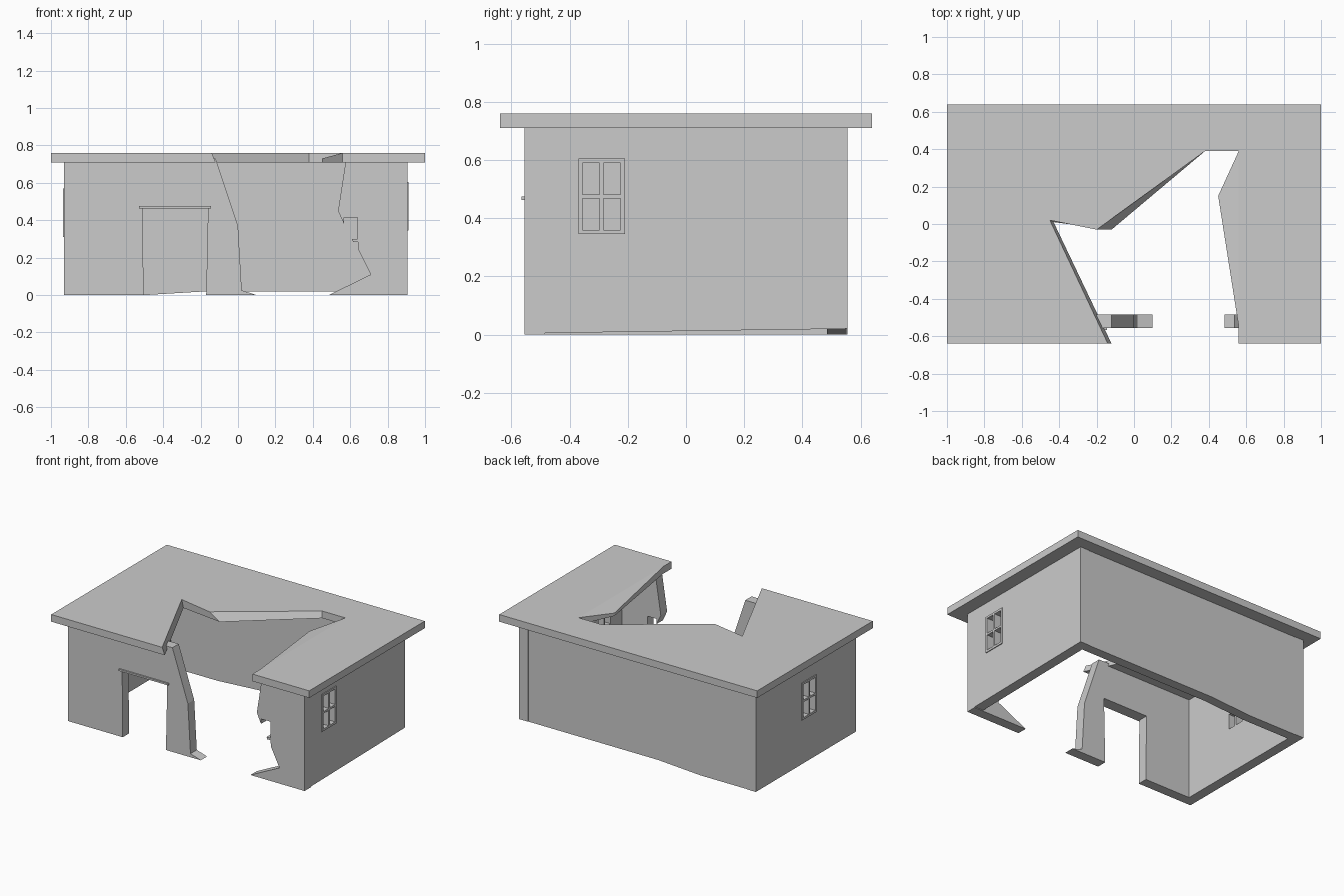
import bpy, bmesh

if "Cube" in bpy.data.objects:
    bpy.data.objects.remove(bpy.data.objects["Cube"])


def finish(name, bm):
    bmesh.ops.remove_doubles(bm, verts=bm.verts, dist=1e-5)
    bmesh.ops.recalc_face_normals(bm, faces=bm.faces)
    for f in bm.faces:
        f.smooth = False
    me = bpy.data.meshes.new(name)
    bm.to_mesh(me)
    bm.free()
    ob = bpy.data.objects.new(name, me)
    bpy.context.collection.objects.link(ob)
    return ob


def slab(name, loops, axis, lo, hi):
    """Flat profile (outer loop plus holes) extruded from lo to hi along an axis."""
    cu = bpy.data.curves.new(name + "_profile", 'CURVE')
    cu.dimensions = '2D'
    cu.fill_mode = 'BOTH'
    cu.extrude = (hi - lo) / 2
    for loop in loops:
        sp = cu.splines.new('POLY')
        sp.points.add(len(loop) - 1)
        for p, (u, v) in zip(sp.points, loop):
            p.co = (u, v, 0, 1)
        sp.use_cyclic_u = True
    tmp = bpy.data.objects.new(name + "_profile", cu)
    bpy.context.collection.objects.link(tmp)
    dg = bpy.context.evaluated_depsgraph_get()
    me = bpy.data.meshes.new_from_object(tmp.evaluated_get(dg))
    bm = bmesh.new()
    bm.from_mesh(me)
    bpy.data.objects.remove(tmp)
    bpy.data.curves.remove(cu)
    bpy.data.meshes.remove(me)
    mid = (lo + hi) / 2
    for v in bm.verts:
        a, b, w = v.co
        v.co = (a, mid + w, b) if axis == 'y' else (mid + w, a, b)
    return finish(name, bm)


def loft(name, top, bottom):
    """Solid between two outlines with the same number of points."""
    bm = bmesh.new()
    t = [bm.verts.new(p) for p in top]
    b = [bm.verts.new(p) for p in bottom]
    bm.faces.new(t)
    bm.faces.new(b[::-1])
    n = len(t)
    for i in range(n):
        j = (i + 1) % n
        bm.faces.new((t[i], b[i], b[j], t[j]))
    return finish(name, bm)


def rect(a0, a1, b0, b1):
    return [(a0, b0), (a1, b0), (a1, b1), (a0, b1)]


TOP, EAVE = 0.76, 0.71

# Roof slab with the jagged break, and its sagging flap
corners = [(0.56, -0.64), (1, -0.64), (1, 0.64), (-1, 0.64), (-1, -0.64)]
back_break = [(0.38, 0.39), (0.56, 0.39)]
upper = corners + [(-0.14, -0.64), (-0.45, 0.02), (-0.20, -0.03)] + back_break
lower = corners + [(-0.12, -0.64), (-0.43, 0.01), (-0.12, -0.03)] + back_break
loft("roof", [(x, y, TOP) for x, y in upper], [(x, y, EAVE) for x, y in lower])
flap = [(0.56, 0.39), (0.45, 0.15), (0.56, -0.55)]
loft("roof_broken_flap",
     [(x, y, z) for (x, y), z in zip(flap, (TOP, 0.73, TOP))],
     [(x, y, EAVE) for x, y in flap])

# Front wall, left of the gap, with the doorway
slab("front_wall_left", [[
    (-0.93, 0), (-0.505, 0), (-0.51, 0.465), (-0.16, 0.465), (-0.17, 0),
    (0.10, 0), (0.02, 0.025), (0.0, 0.37), (-0.12, 0.73), (-0.20, 0.73),
    (-0.20, EAVE), (-0.93, EAVE)]], 'y', -0.555, -0.485)
slab("door_lintel", [rect(-0.53, -0.145, 0.463, 0.475)], 'y', -0.566, -0.485)

# Front wall, right of the gap, with the remains of a window opening
slab("front_wall_right", [[
    (0.485, 0), (0.905, 0), (0.905, EAVE), (0.575, EAVE), (0.535, 0.45),
    (0.567, 0.38), (0.567, 0.415), (0.64, 0.415), (0.64, 0.30), (0.61, 0.30),
    (0.615, 0.285), (0.64, 0.285), (0.645, 0.24), (0.71, 0.11)]],
    'y', -0.555, -0.485)

# Back wall with an uneven foot
slab("back_wall", [[
    (-0.86, 0), (-0.5, 0), (-0.17, 0.02), (0.835, 0.02),
    (0.835, EAVE), (-0.86, EAVE)]], 'y', 0.485, 0.552)

# Side walls, each with a four-pane window
for side, lo, hi, out_lo, out_hi, foot, (y0, y1, z0, z1) in (
        ("right", 0.835, 0.905, 0.835, 0.911, (0.005, 0.02),
         (-0.37, -0.21, 0.345, 0.605)),
        ("left", -0.93, -0.86, -0.936, -0.86, (0, 0),
         (-0.11, 0.05, 0.31, 0.57))):
    slab(side + "_wall", [[(-0.485, foot[0]), (0.555, foot[1]),
                           (0.555, EAVE), (-0.485, EAVE)],
                          rect(y0, y1, z0, z1)], 'x', lo, hi)
    ym, zm, b, m = (y0 + y1) / 2, (z0 + z1) / 2, 0.015, 0.007
    panes = [rect(p, q, r, s)
             for p, q in ((y0 + b, ym - m), (ym + m, y1 - b))
             for r, s in ((z0 + b, zm - m), (zm + m, z1 - b))]
    slab(side + "_window_frame", [rect(y0, y1, z0, z1)] + panes, 'x', out_lo, out_hi)
